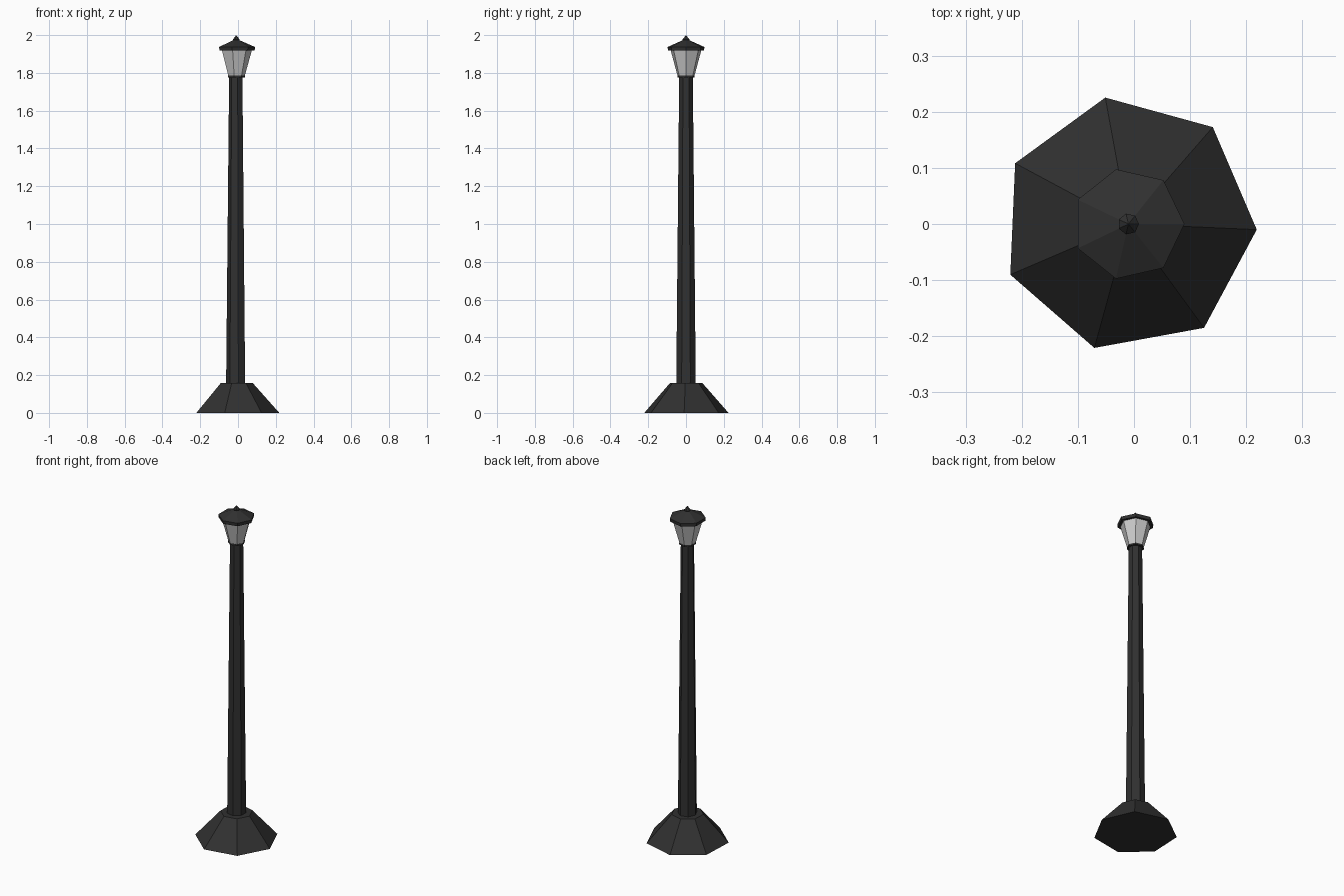
import bpy, bmesh
from math import cos, sin, tau, radians

if "Cube" in bpy.data.objects:
    bpy.data.objects.remove(bpy.data.objects["Cube"])

SIDES = 7
AXIS_X = -0.01


def material(name, color):
    mat = bpy.data.materials.new(name)
    mat.diffuse_color = color
    mat.use_nodes = True
    mat.node_tree.nodes["Principled BSDF"].inputs["Base Color"].default_value = mat.diffuse_color
    return mat


iron = material("dark_iron", (0.03, 0.03, 0.03, 1))
frosted = material("frosted_glass", (0.75, 0.75, 0.75, 1))


def lathe(name, profile, angle, mat):
    """Seven-sided solid from (radius, height) pairs, radius 0 makes a point."""
    bm = bmesh.new()
    rings = []
    for r, z in profile:
        if r == 0:
            rings.append([bm.verts.new((AXIS_X, 0, z))])
        else:
            steps = [radians(angle) + tau * i / SIDES for i in range(SIDES)]
            rings.append([bm.verts.new((AXIS_X + r * cos(a), r * sin(a), z)) for a in steps])
    for low, high in zip(rings, rings[1:]):
        for i in range(SIDES):
            j = (i + 1) % SIDES
            if len(high) == 1:
                bm.faces.new((low[i], low[j], high[0]))
            else:
                bm.faces.new((low[i], low[j], high[j], high[i]))
    bm.faces.new(rings[0][::-1])
    if len(rings[-1]) > 1:
        bm.faces.new(rings[-1])
    bmesh.ops.recalc_face_normals(bm, faces=bm.faces[:])
    mesh = bpy.data.meshes.new(name)
    bm.to_mesh(mesh)
    bm.free()
    mesh.materials.append(mat)
    obj = bpy.data.objects.new(name, mesh)
    bpy.context.collection.objects.link(obj)
    return obj


# Flared foot and tapering pole
lathe("base", [(0.229, 0), (0.089, 0.157)], -2.5, iron)
lathe("pole", [(0.053, 0.15), (0.037, 1.78)], 180, iron)

# Lantern: collar, glass, cap and finial
lathe("collar", [(0.047, 1.775), (0.047, 1.785)], 0, iron)
lathe("lantern_glass", [(0.046, 1.785), (0.084, 1.922)], 0, frosted)
lathe("cap", [(0.098, 1.918), (0.1, 1.937), (0.018, 1.973)], 0, iron)
lathe("finial", [(0.014, 1.97), (0.019, 1.977), (0, 2.0)], 0, iron)
